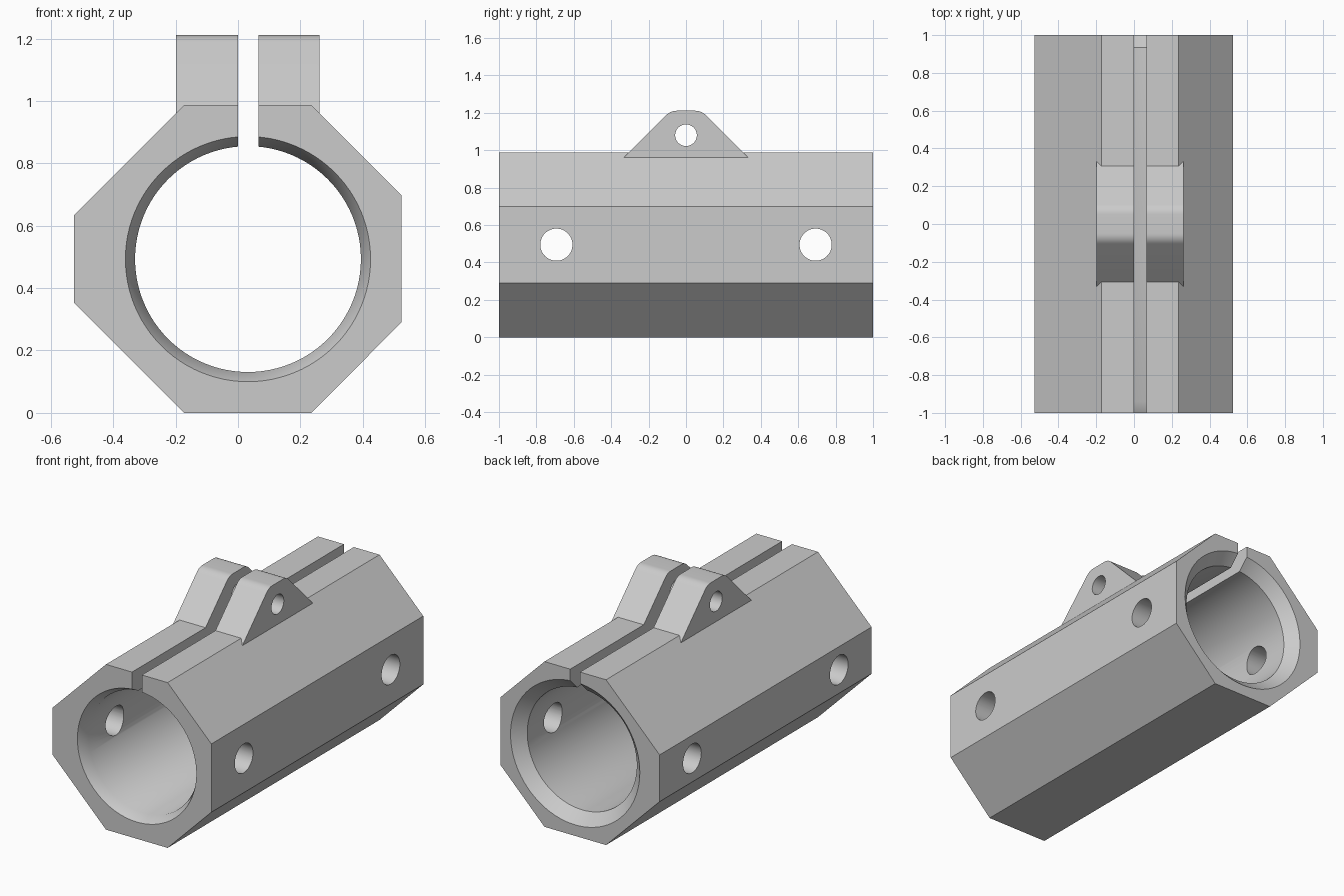
import bpy
import bmesh
from math import cos, sin, tau, radians
from mathutils import Vector

cube = bpy.data.objects.get("Cube")
if cube:
    bpy.data.objects.remove(cube, do_unlink=True)

grey = bpy.data.materials.new("plain grey")
grey.use_nodes = True
grey.diffuse_color = (0.6, 0.6, 0.6, 1)
grey.node_tree.nodes["Principled BSDF"].inputs["Base Color"].default_value = grey.diffuse_color


def loft(name, rings):
    """Closed solid from successive rings with equal point counts."""
    bm = bmesh.new()
    loops = [[bm.verts.new(p) for p in ring] for ring in rings]
    n = len(loops[0])
    for a, b in zip(loops, loops[1:]):
        for i in range(n):
            j = (i + 1) % n
            bm.faces.new((a[i], a[j], b[j], b[i]))
    bm.faces.new(loops[0])
    bm.faces.new(loops[-1])
    bmesh.ops.recalc_face_normals(bm, faces=bm.faces)
    mesh = bpy.data.meshes.new(name)
    bm.to_mesh(mesh)
    bm.free()
    mesh.materials.append(grey)
    obj = bpy.data.objects.new(name, mesh)
    bpy.context.collection.objects.link(obj)
    return obj


def circle(u, v, r, n):
    return [(u + r * cos(tau * i / n), v + r * sin(tau * i / n)) for i in range(n)]


def along_x(name, points, x0, x1):
    return loft(name, [[(x, y, z) for y, z in points] for x in (x0, x1)])


def along_y(name, points, y0, y1):
    return loft(name, [[(x, y, z) for x, z in points] for y in (y0, y1)])


def combine(target, tool, operation):
    mod = target.modifiers.new(operation.title(), "BOOLEAN")
    mod.operation, mod.solver, mod.object = operation, "EXACT", tool
    bpy.context.view_layer.objects.active = target
    bpy.ops.object.modifier_apply(modifier=mod.name)
    bpy.data.objects.remove(tool, do_unlink=True)


# Eight-sided outer sleeve
outline = [(-0.172, 0), (0.235, 0), (0.524, 0.29), (0.524, 0.698),
           (0.235, 0.987), (-0.172, 0.987), (-0.526, 0.633), (-0.526, 0.354)]
body = along_y("clamp_sleeve", outline, -1, 1)

# Raised bolt lug with a rounded crown
lug_side = [Vector((0.333, 0.96))]
start, corner, end = Vector((0.105, 1.188)), Vector((0.082, 1.211)), Vector((0.05, 1.211))
for i in range(9):
    t = i / 8
    lug_side.append(start * (1 - t) ** 2 + corner * 2 * t * (1 - t) + end * t * t)
lug = [(p.x, p.y) for p in lug_side] + [(-p.x, p.y) for p in reversed(lug_side)]
combine(body, along_x("bolt_lug", lug, -0.199, 0.262), "UNION")

# Bore with a shallow lead-in at the front and a wide chamfer at the back
bore_steps = [(-1.1, 0.393), (-1, 0.393), (-0.94, 0.362), (0.935, 0.362), (1, 0.427), (1.1, 0.427)]
rings = [[(x, y, z) for x, z in circle(0.032, 0.493, r, 96)] for y, r in bore_steps]
combine(body, loft("bore_cutter", rings), "DIFFERENCE")

# Clamping slot through the top wall and lug
slot = [(0, 0.6), (0.065, 0.6), (0.065, 1.4), (0, 1.4)]
combine(body, along_y("slot_cutter", slot, -1.2, 1.2), "DIFFERENCE")

# Cross holes through the side walls, and the bolt hole
for y, z, r in ((-0.693, 0.495, 0.086), (0.693, 0.495, 0.086), (0, 1.08, 0.058)):
    combine(body, along_x("hole_cutter", circle(y, z, r, 48), -0.8, 0.8), "DIFFERENCE")

# Smooth the round surfaces, keep the machined edges crisp
bpy.ops.object.select_all(action="DESELECT")
body.select_set(True)
bpy.context.view_layer.objects.active = body
bpy.ops.object.shade_smooth_by_angle(angle=radians(30))
